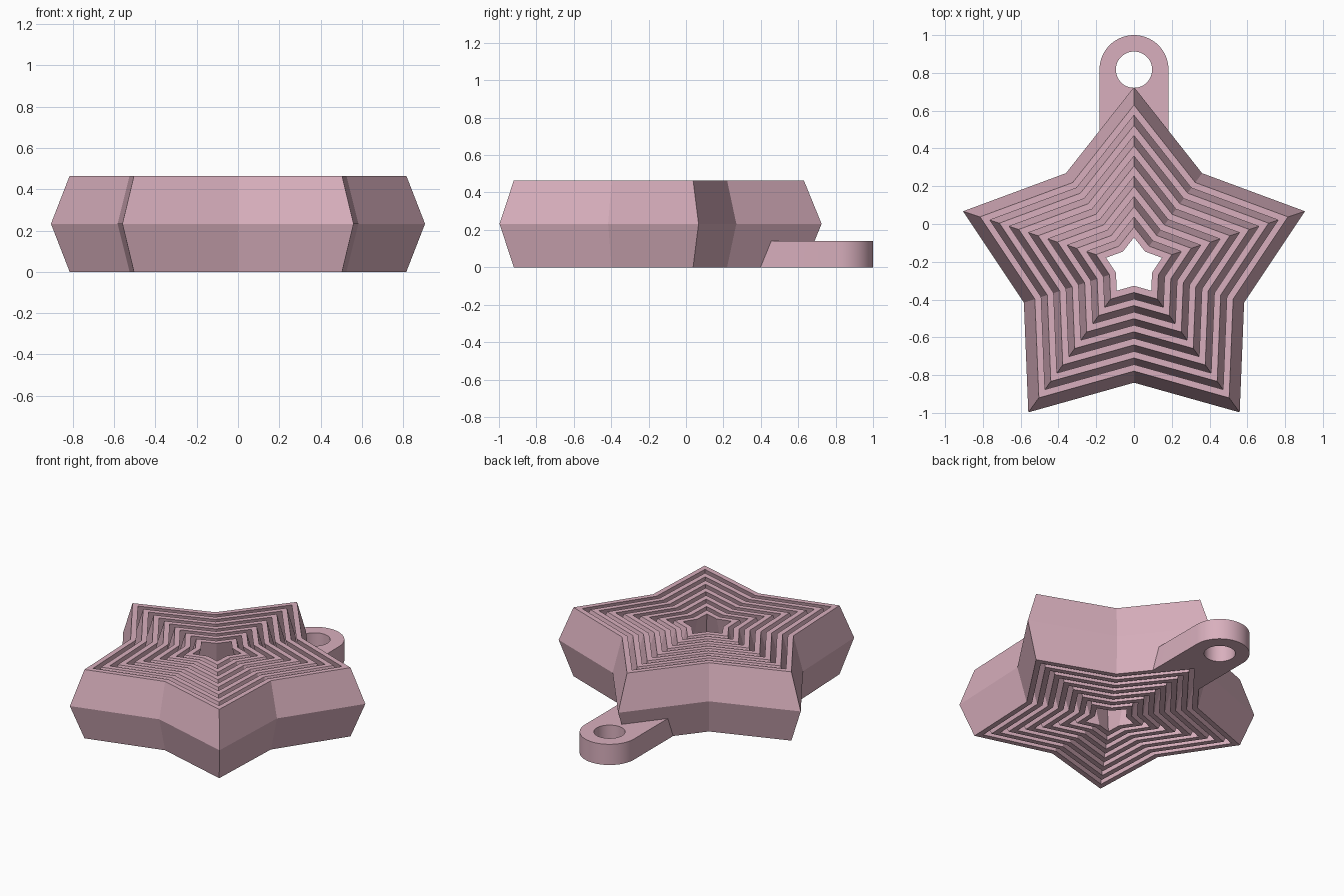
import bpy, bmesh, math

old = bpy.data.objects.get("Cube")
if old:
    bpy.data.objects.remove(old, do_unlink=True)

HEIGHT = 0.465
CENTRE_Y = -0.227
INNER = 0.644        # notch radius relative to tip radius
BULGE = 0.095        # how far the walls swell at mid height
WALL, PERIOD, RINGS = 0.055, 0.1077, 7
OUTER = 0.857

pink = bpy.data.materials.new("dusty_pink")
pink.use_nodes = True
colour = (0.69, 0.43, 0.51, 1)
pink.diffuse_color = colour
pink.node_tree.nodes["Principled BSDF"].inputs["Base Color"].default_value = colour


def finish(name, bm):
    bmesh.ops.recalc_face_normals(bm, faces=bm.faces)
    mesh = bpy.data.meshes.new(name)
    bm.to_mesh(mesh)
    bm.free()
    mesh.materials.append(pink)
    obj = bpy.data.objects.new(name, mesh)
    bpy.context.collection.objects.link(obj)
    return obj


def star(radius, z):
    pts = []
    for i in range(10):
        a = math.pi / 2 + i * math.pi / 5
        r = radius * (INNER if i % 2 else 1)
        pts.append((r * math.cos(a), CENTRE_Y + r * math.sin(a), z))
    return pts


def bridge(bm, a, b):
    for i in range(len(a)):
        j = (i + 1) % len(a)
        bm.faces.new((a[i], a[j], b[j], b[i]))


# Nested star rings with chevron-shaped walls
def star_ring(name, radius):
    bm = bmesh.new()
    inside = radius - WALL
    profile = [(radius, 0), (radius + BULGE, HEIGHT / 2), (radius, HEIGHT),
               (inside, HEIGHT), (inside + BULGE, HEIGHT / 2), (inside, 0)]
    loops = [[bm.verts.new(p) for p in star(r, z)] for r, z in profile]
    for k in range(len(loops)):
        bridge(bm, loops[k - 1], loops[k])
    finish(name, bm)


for n in range(RINGS):
    star_ring(f"star_ring_{n + 1}", OUTER - n * PERIOD)

# Hanging tab, its end notched to sit against the star's top point
TAB_R, HOLE_R, TAB_Y, TAB_H = 0.183, 0.096, 0.817, 0.14
SLOPE = (1 - INNER * math.sin(math.radians(54))) / (INNER * math.cos(math.radians(54)))


def tab_outline(z, tip_radius):
    tip = CENTRE_Y + tip_radius
    low = tip - TAB_R * SLOPE
    pts = [(-TAB_R, low, z), (0, tip, z), (TAB_R, low, z)]
    for i in range(33):
        a = math.pi * i / 32
        pts.append((TAB_R * math.cos(a), TAB_Y + TAB_R * math.sin(a), z))
    return pts


def hole_outline(z):
    return [(HOLE_R * math.cos(a), TAB_Y + HOLE_R * math.sin(a), z)
            for a in (math.tau * i / 48 for i in range(48))]


bm = bmesh.new()
levels = []
for z, tip_radius in ((0, OUTER - 0.02), (TAB_H, OUTER + 0.037)):
    loops = []
    edges = []
    for pts in (tab_outline(z, tip_radius), hole_outline(z)):
        verts = [bm.verts.new(p) for p in pts]
        edges += [bm.edges.new((verts[i - 1], verts[i])) for i in range(len(verts))]
        loops.append(verts)
    bmesh.ops.triangle_fill(bm, edges=edges, use_beauty=True)
    levels.append(loops)
for k in range(2):
    bridge(bm, levels[0][k], levels[1][k])
tab = finish("hanging_tab", bm)

bpy.ops.object.select_all(action="DESELECT")
tab.select_set(True)
bpy.context.view_layer.objects.active = tab
bpy.ops.object.shade_smooth_by_angle(angle=math.radians(30))
